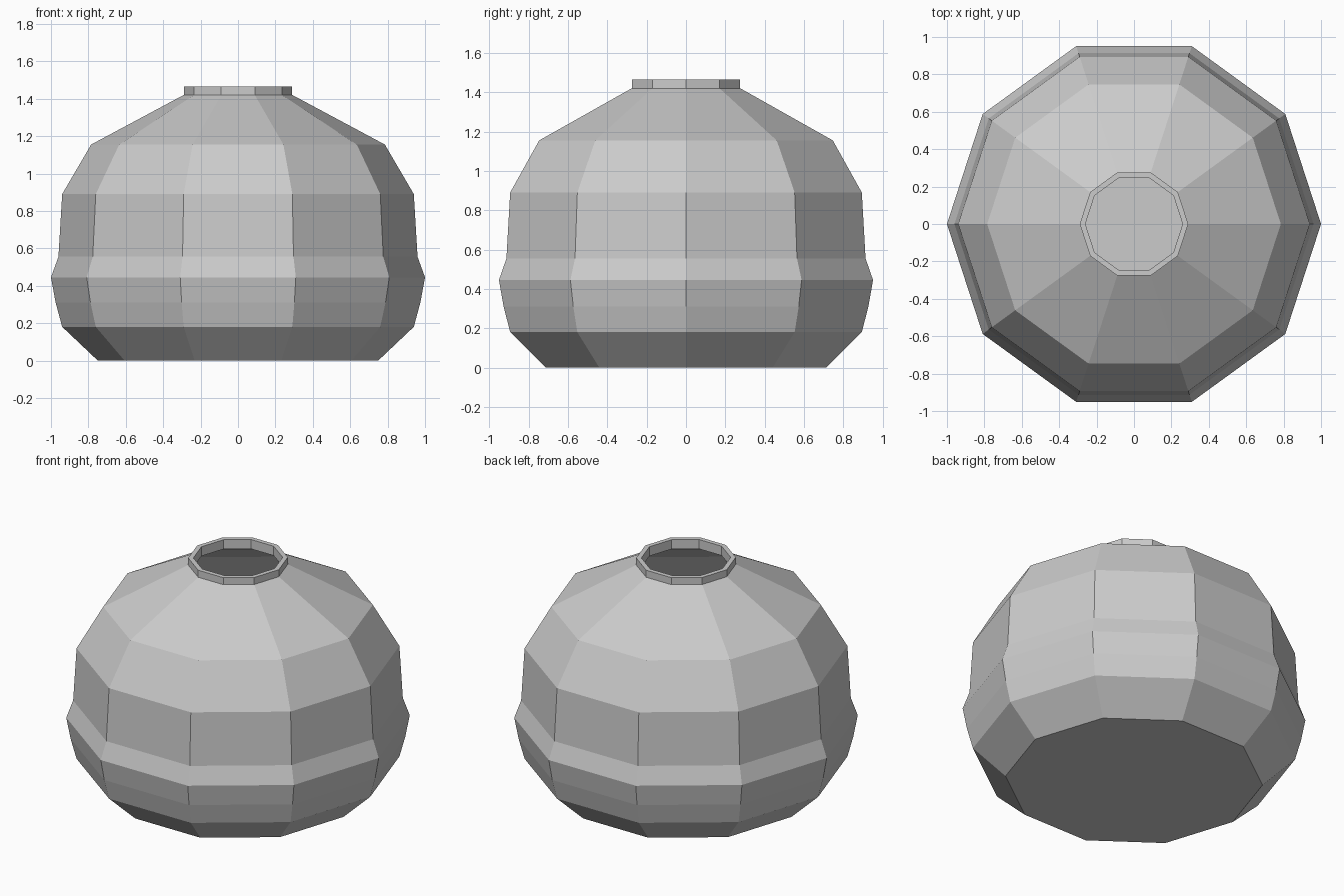
import bpy, bmesh, math

if "Cube" in bpy.data.objects:
    bpy.data.objects.remove(bpy.data.objects["Cube"])

SIDES = 10

# Outer wall from base to lip, then the inner wall back down: (radius, height)
OUTER = [(0.75, 0), (0.94, 0.18), (0.975, 0.31), (1.0, 0.445), (0.96, 0.555),
         (0.94, 0.89), (0.785, 1.155), (0.29, 1.42), (0.29, 1.465)]
INNER = [(0.26, 1.465), (0.26, 1.405), (0.765, 1.13), (0.91, 0.88), (0.93, 0.555),
         (0.97, 0.445), (0.945, 0.315), (0.91, 0.2), (0.735, 0.03)]
INNER_CENTRE = 0.03


def ring(bm, r, z):
    return [bm.verts.new((r * math.cos(math.tau * i / SIDES),
                          r * math.sin(math.tau * i / SIDES), z)) for i in range(SIDES)]


def lathe(name, profile, centre_z):
    bm = bmesh.new()
    rings = [ring(bm, r, z) for r, z in profile]
    for a, b in zip(rings, rings[1:]):
        for i in range(SIDES):
            j = (i + 1) % SIDES
            bm.faces.new((a[i], a[j], b[j], b[i]))
    # Flat underside
    bm.faces.new(rings[0][::-1])
    # Inner floor as a fan around the centre
    c = bm.verts.new((0, 0, centre_z))
    for i in range(SIDES):
        bm.faces.new((rings[-1][i], rings[-1][(i + 1) % SIDES], c))
    bmesh.ops.recalc_face_normals(bm, faces=bm.faces[:])
    mesh = bpy.data.meshes.new(name)
    bm.to_mesh(mesh)
    bm.free()
    obj = bpy.data.objects.new(name, mesh)
    bpy.context.collection.objects.link(obj)
    return obj


# Faceted pot with a narrow lipped mouth
lathe("pot", OUTER + INNER, INNER_CENTRE)
